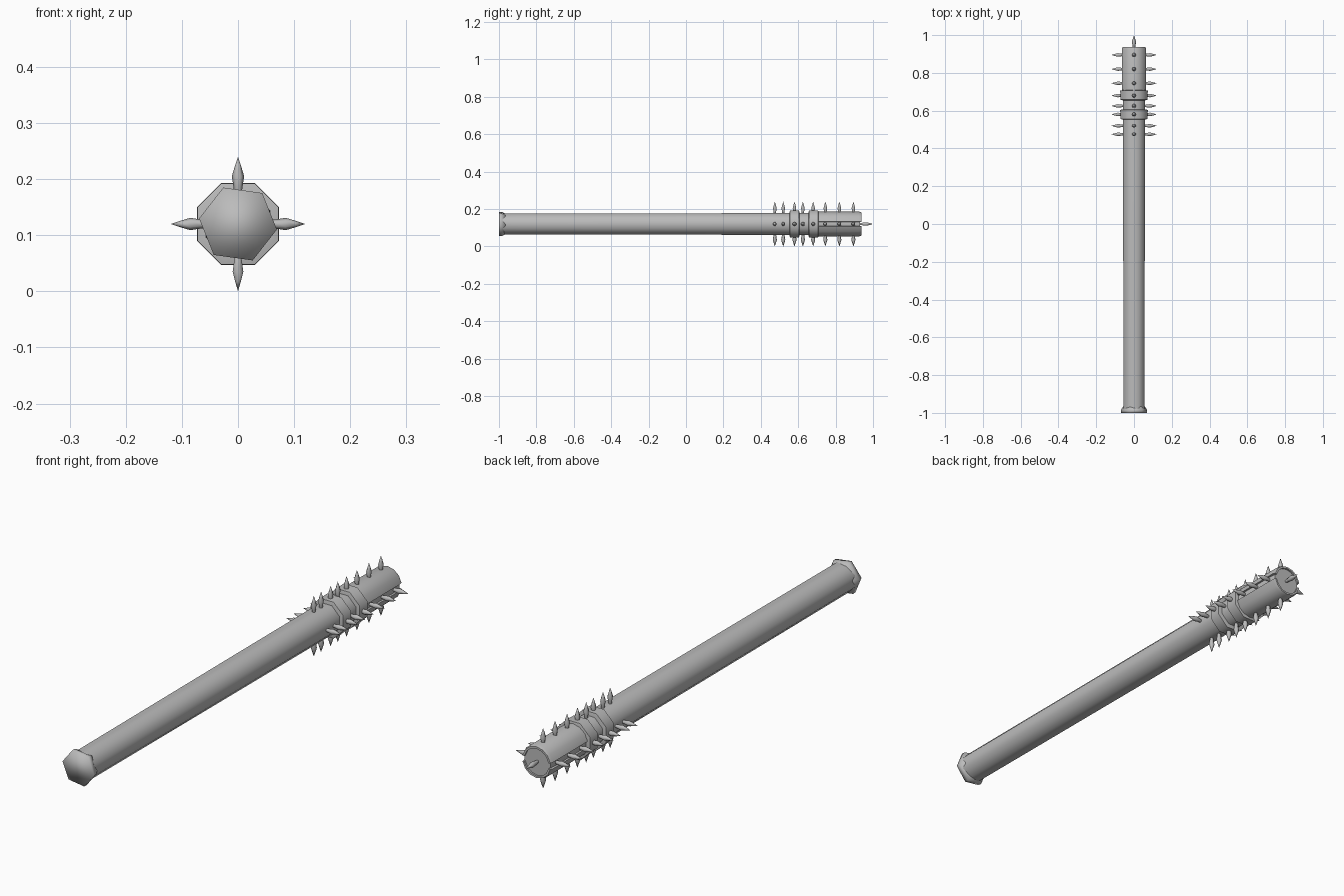
import bpy, bmesh
from math import pi, sin, cos, radians
from mathutils import Matrix, Vector

cube = bpy.data.objects.get("Cube")
if cube:
    bpy.data.objects.remove(cube, do_unlink=True)

grey = bpy.data.materials.new("steel grey")
grey.use_nodes = True
colour = (0.5, 0.5, 0.5, 1)
grey.diffuse_color = colour
grey.node_tree.nodes["Principled BSDF"].inputs["Base Color"].default_value = colour

AXIS_Z = 0.12
CENTRE = Vector((0, 0, AXIS_Z))


def finish(name, bm, angle):
    bmesh.ops.recalc_face_normals(bm, faces=bm.faces)
    mesh = bpy.data.meshes.new(name)
    bm.to_mesh(mesh)
    bm.free()
    mesh.materials.append(grey)
    obj = bpy.data.objects.new(name, mesh)
    bpy.context.collection.objects.link(obj)
    bpy.ops.object.select_all(action="DESELECT")
    obj.select_set(True)
    bpy.context.view_layer.objects.active = obj
    bpy.ops.object.shade_smooth_by_angle(angle=radians(angle))
    return obj


def lathe(name, profile, sides, turn=0.0, direction=(0, 1, 0), origin=CENTRE, angle=60):
    """Closed solid from (distance, radius) pairs along a direction."""
    bm = bmesh.new()
    spin = Vector((0, 0, 1)).rotation_difference(Vector(direction)).to_matrix()
    rings = []
    for d, r in profile:
        ring = []
        for i in range(sides):
            a = turn + 2 * pi * i / sides
            ring.append(bm.verts.new(spin @ Vector((r * cos(a), r * sin(a), d)) + origin))
        rings.append(ring)
    for low, high in zip(rings, rings[1:]):
        for i in range(sides):
            j = (i + 1) % sides
            bm.faces.new((low[i], low[j], high[j], high[i]))
    bm.faces.new(rings[0])
    bm.faces.new(rings[-1])
    bmesh.ops.remove_doubles(bm, verts=bm.verts, dist=0.0004)
    return finish(name, bm, angle)


# Long shaft and its flared six-sided pommel
lathe("shaft", [(-0.98, 0.06), (0, 0.062), (0.9, 0.063), (0.93, 0.061)], 8, pi / 8)
lathe("pommel", [(-1, 0.07), (-0.985, 0.07), (-0.965, 0.058)], 6, radians(8), angle=100)

# Two raised collars below the head
for number, y in enumerate((0.58, 0.682)):
    lathe(f"collar_{number + 1}",
          [(y - 0.027, 0.066), (y - 0.024, 0.078), (y + 0.024, 0.079), (y + 0.027, 0.066)],
          8, pi / 8, angle=50)


# Curved head plates, leaving a slot along each side
def head_plate(name, start):
    bm = bmesh.new()
    steps = 6
    sections = []
    for i in range(steps + 1):
        a = start + radians(11) + (pi - radians(22)) * i / steps
        ray = Vector((cos(a), 0, sin(a)))
        sections.append([bm.verts.new(CENTRE + ray * r + Vector((0, y, 0)))
                         for y, r in ((0.7, 0.054), (0.7, 0.066), (0.925, 0.066),
                                      (0.937, 0.062), (0.937, 0.054))])
    for one, two in zip(sections, sections[1:]):
        for k in range(len(one)):
            n = (k + 1) % len(one)
            bm.faces.new((one[k], one[n], two[n], two[k]))
    bm.faces.new(sections[0])
    bm.faces.new(sections[-1])
    finish(name, bm, 45)


head_plate("upper_head_plate", 0)
head_plate("lower_head_plate", pi)

# Four rows of tapered spikes and one at the tip
spike = [(0.05, 0.006), (0.066, 0.008), (0.085, 0.011), (0.102, 0.006), (0.12, 0)]
rows = {"left": (1, 0, 0), "right": (-1, 0, 0), "top": (0, 0, 1), "bottom": (0, 0, -1)}
for side, direction in rows.items():
    for number, y in enumerate((0.475, 0.52, 0.58, 0.625, 0.68, 0.745, 0.82, 0.895)):
        lathe(f"{side}_spike_{number + 1}", spike, 6, 0, direction,
              CENTRE + Vector((0, y, 0)), 70)
lathe("tip_spike", spike, 6, 0, (0, 1, 0), CENTRE + Vector((0, 0.88, 0)), 70)
